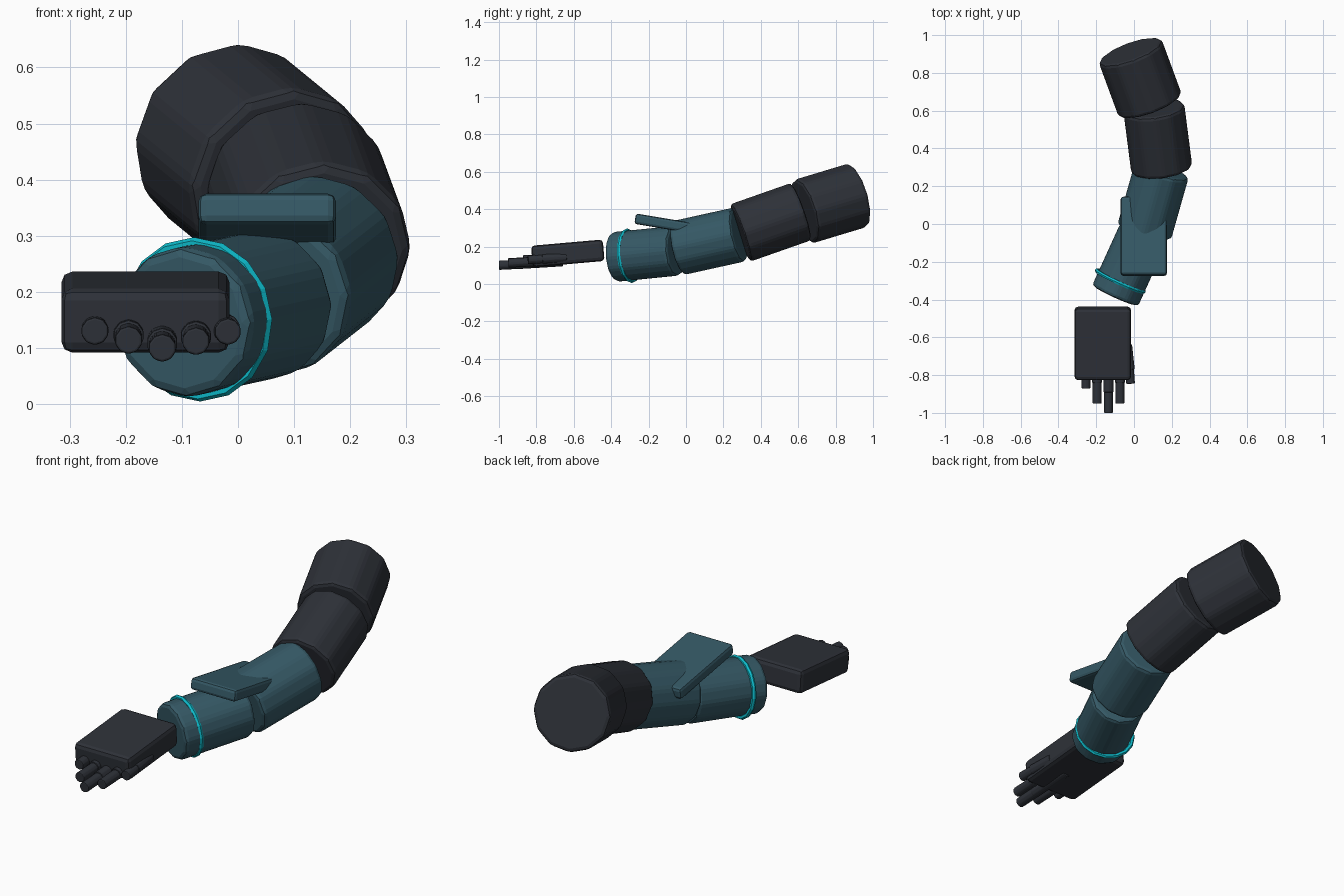
import bpy
import math
from mathutils import Vector

if "Cube" in bpy.data.objects:
    bpy.data.objects.remove(bpy.data.objects["Cube"])


def material(name, rgb):
    m = bpy.data.materials.new(name)
    m.diffuse_color = (*rgb, 1.0)
    m.use_nodes = True
    m.node_tree.nodes["Principled BSDF"].inputs["Base Color"].default_value = m.diffuse_color
    return m


charcoal = material("charcoal", (0.027, 0.031, 0.040))
teal = material("dark teal", (0.036, 0.100, 0.132))
cyan = material("bright cyan", (0.004, 0.50, 0.60))


def finish(obj, name, mat, bevel):
    obj.name = name
    obj.data.materials.append(mat)
    if bevel:
        mod = obj.modifiers.new("soft edges", 'BEVEL')
        mod.width = bevel
        mod.segments = 2
        mod.limit_method = 'ANGLE'
        mod.angle_limit = math.radians(25)
    return obj


def aim(direction):
    return Vector(direction).to_track_quat('Z', 'Y').to_euler()


def tube(name, start, end, radius, mat, sides=12, bevel=0.018):
    a, b = Vector(start), Vector(end)
    bpy.ops.mesh.primitive_cylinder_add(
        vertices=sides, radius=radius, depth=(b - a).length,
        location=(a + b) / 2, rotation=aim(b - a))
    return finish(bpy.context.object, name, mat, bevel)


def block(name, center, size, pitch, mat, bevel):
    bpy.ops.mesh.primitive_cube_add(size=1, location=center,
                                    rotation=(math.radians(pitch), 0, 0))
    obj = bpy.context.object
    obj.scale = size
    bpy.ops.object.transform_apply(location=False, rotation=False, scale=True)
    return finish(obj, name, mat, bevel)


# Arm segments from shoulder to wrist
tube("upper_arm", (-0.02, 0.915, 0.474), (0.085, 0.63, 0.388), 0.18, charcoal)
tube("elbow_segment", (0.105, 0.615, 0.387), (0.147, 0.29, 0.273), 0.165, charcoal)
tube("forearm_rear", (0.147, 0.285, 0.265), (0.055, -0.04, 0.193), 0.15, teal)
wrist, mid = Vector((-0.10, -0.38, 0.145)), Vector((0.05, -0.05, 0.178))
tube("forearm_front", mid, wrist, 0.136, teal)

# Glowing band around the wrist
bpy.ops.mesh.primitive_torus_add(
    major_segments=16, minor_segments=6, major_radius=0.136, minor_radius=0.011,
    location=(-0.073, -0.302, 0.151), rotation=aim(wrist - mid))
finish(bpy.context.object, "wrist_band", cyan, 0)

# Raised forearm plate, tipped up at the front
block("forearm_plate", (0.052, -0.065, 0.315), (0.245, 0.42, 0.056), -9.5, teal, 0.014)

# Palm
block("palm", (-0.165, -0.632, 0.164), (0.30, 0.385, 0.115), 5, charcoal, 0.02)

# Fingers: x, height at tip, y of tip; each has a thicker base and a slim tip
fingers = [("little", -0.255, 0.130, -0.87), ("ring", -0.195, 0.114, -0.95),
           ("middle", -0.135, 0.100, -1.0), ("index", -0.075, 0.112, -0.95)]
for label, x, z, tip_y in fingers:
    knuckle_y = tip_y + 0.11
    tube(label + "_finger_base", (x, -0.66, z + 0.022), (x, knuckle_y, z + 0.008),
         0.028, charcoal, 10, 0.004)
    tube(label + "_finger_tip", (x, knuckle_y + 0.01, z + 0.006), (x, tip_y, z),
         0.025, charcoal, 10, 0.004)

# Thumb along the inner side of the palm
tube("thumb_base", (-0.036, -0.64, 0.142), (-0.022, -0.77, 0.134), 0.027, charcoal, 10, 0.004)
tube("thumb_tip", (-0.024, -0.76, 0.134), (-0.018, -0.845, 0.129), 0.024, charcoal, 10, 0.004)
